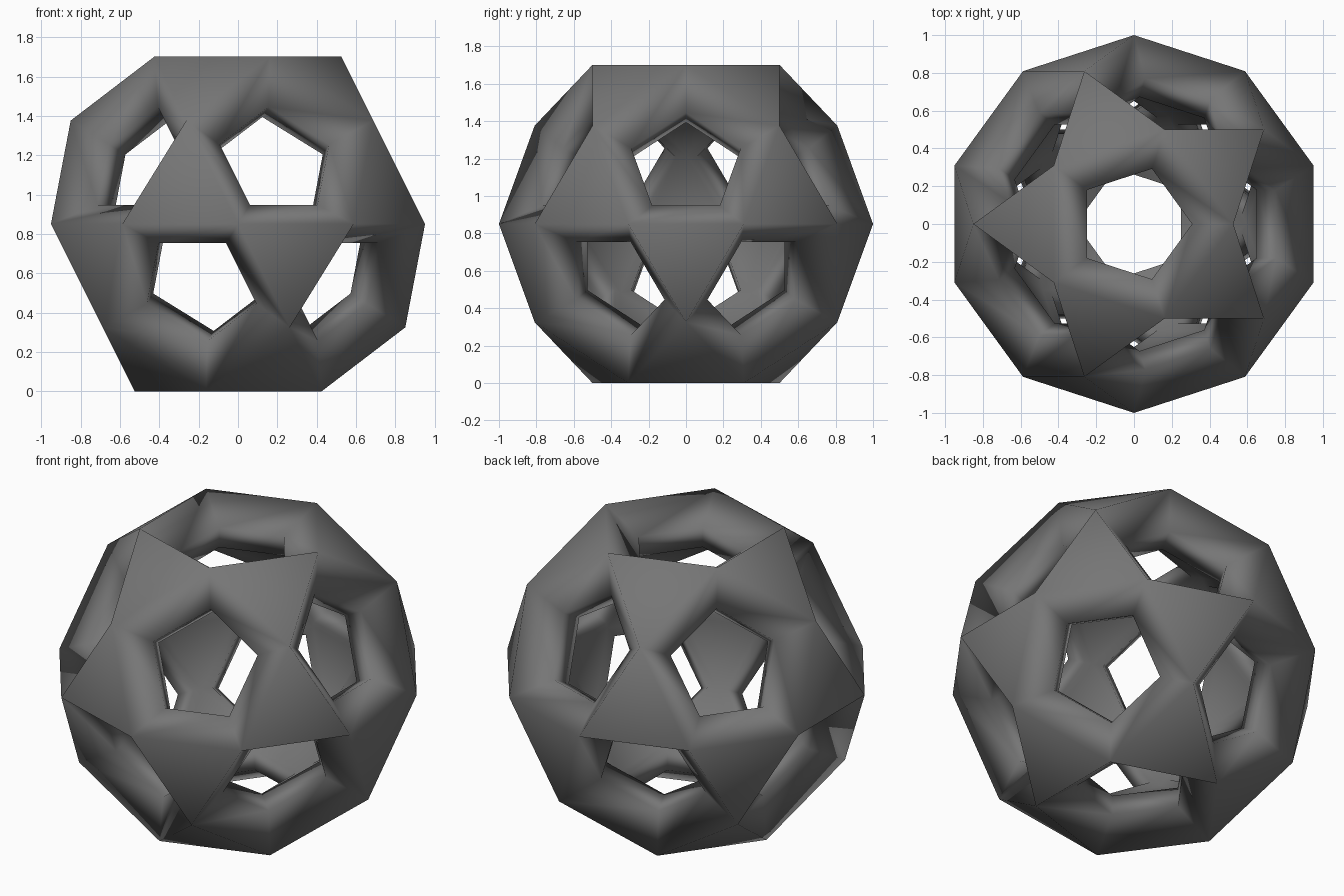
import bpy, bmesh, math
from itertools import combinations
from mathutils import Vector

if "Cube" in bpy.data.objects:
    bpy.data.objects.remove(bpy.data.objects["Cube"])

LIP, OUT_D, IN_D, INNER = 0.585, 0.135, 0.25, 0.70   # hole scale, lip depths, inner shell scale
FACE_D = 0.85065                                      # pentagon distance from centre

# directions of the twelve pentagonal openings
up = [Vector((0, 0, 1))]
for i in range(5):
    a = math.radians(72 * i)
    up.append(Vector((2 * math.cos(a), 2 * math.sin(a), 1)).normalized())
dirs = up + [-d for d in up]


def adjacent(a, b):
    return abs(a.dot(b) - 0.4472) < 0.01


def corner(a, b):
    return (a + b).normalized()


bm = bmesh.new()


def face(points):
    bm.faces.new([bm.verts.new(p) for p in points])


# triangular plates, outer and inner skins
for a, b, c in combinations(dirs, 3):
    if adjacent(a, b) and adjacent(b, c) and adjacent(a, c):
        tri = [corner(a, b), corner(b, c), corner(c, a)]
        face(tri)
        face([p * INNER for p in tri])

# rings around each opening: outer edge, outer lip, inner lip, inner edge
for n in dirs:
    u = n.orthogonal().normalized()
    v = n.cross(u)
    near = sorted([d for d in dirs if adjacent(n, d)],
                  key=lambda d: math.atan2(d.dot(v), d.dot(u)))
    edge = [corner(n, d) for d in near]
    flat = [p - n * FACE_D for p in edge]
    rings = [edge,
             [f * LIP + n * (FACE_D - OUT_D) for f in flat],
             [f * LIP + n * (FACE_D - IN_D) for f in flat],
             [p * INNER for p in edge]]
    for r, s in zip(rings, rings[1:]):
        for i in range(5):
            j = (i + 1) % 5
            face([r[i], r[j], s[j], s[i]])

bmesh.ops.remove_doubles(bm, verts=bm.verts[:], dist=0.001)
bmesh.ops.recalc_face_normals(bm, faces=bm.faces[:])
bmesh.ops.translate(bm, verts=bm.verts[:], vec=(0, 0, FACE_D))
for f in bm.faces:
    f.smooth = True

mesh = bpy.data.meshes.new("hollow_shell")
bm.to_mesh(mesh)
bm.free()
grey = bpy.data.materials.new("dark grey")
grey.diffuse_color = (0.18, 0.18, 0.18, 1)
grey.use_nodes = True
grey.node_tree.nodes["Principled BSDF"].inputs["Base Color"].default_value = grey.diffuse_color
mesh.materials.append(grey)
shell = bpy.data.objects.new("hollow_shell", mesh)
bpy.context.collection.objects.link(shell)
